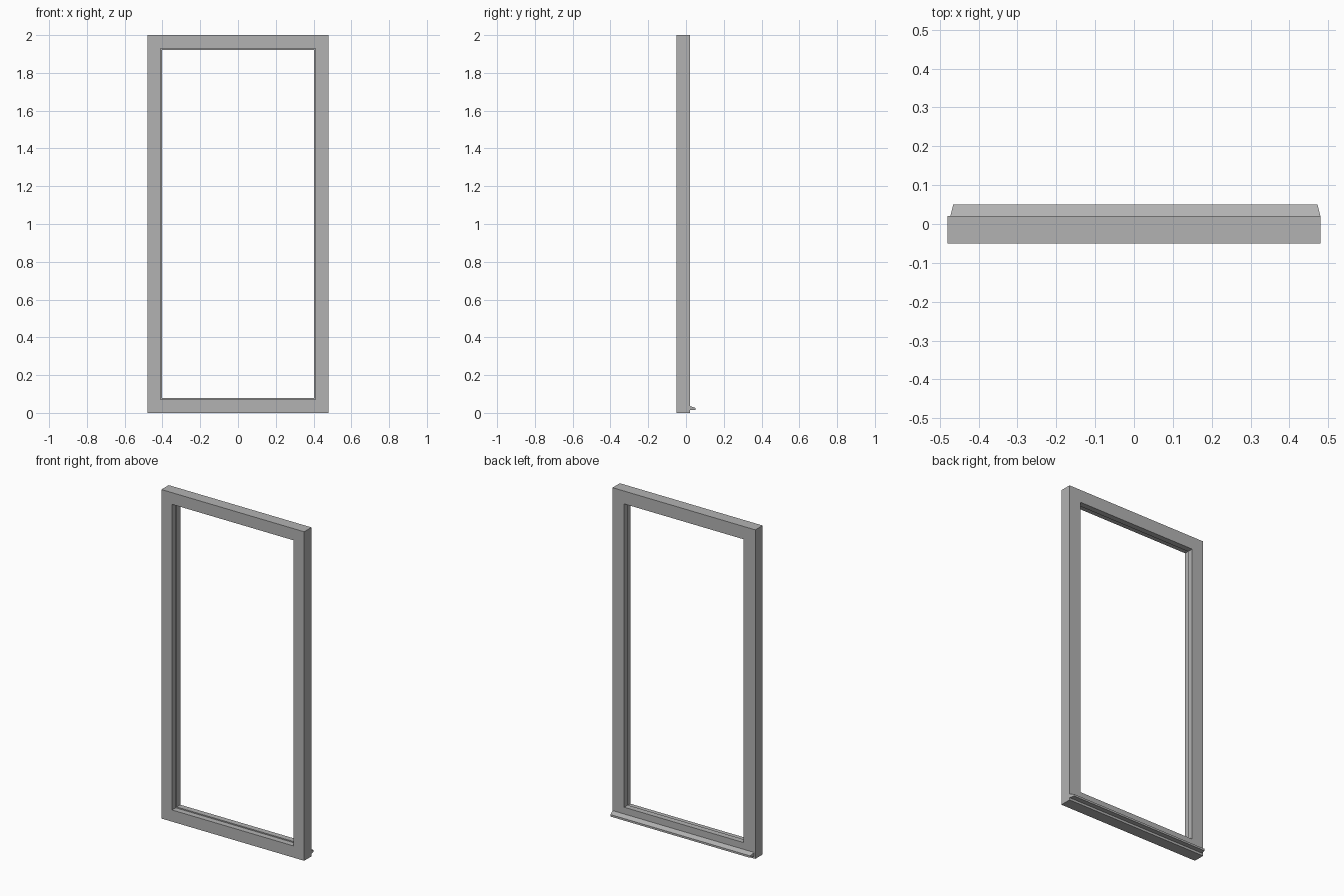
import bpy, bmesh

if "Cube" in bpy.data.objects:
    bpy.data.objects.remove(bpy.data.objects["Cube"])

# Dark grey finish for all parts
grey = bpy.data.materials.new("dark_grey")
grey.diffuse_color = (0.45, 0.45, 0.45, 1)
grey.use_nodes = True
grey.node_tree.nodes["Principled BSDF"].inputs["Base Color"].default_value = grey.diffuse_color


def finish(name, bm):
    bmesh.ops.recalc_face_normals(bm, faces=bm.faces)
    mesh = bpy.data.meshes.new(name)
    bm.to_mesh(mesh)
    bm.free()
    mesh.materials.append(grey)
    obj = bpy.data.objects.new(name, mesh)
    bpy.context.collection.objects.link(obj)
    return obj


def skin(bm, loops, closed):
    """Join equal-length vertex loops with quads."""
    n = len(loops[0])
    last = len(loops) if closed else len(loops) - 1
    for i in range(last):
        a, b = loops[i], loops[(i + 1) % len(loops)]
        for k in range(n):
            m = (k + 1) % n
            bm.faces.new((a[k], a[m], b[m], b[k]))


# Frame: one profile (inset, y) swept around the rectangle with mitred corners;
# the front of the inner face is rebated, leaving a stop flush with the back
W, H = 0.48, 2.0
profile = [(0, -0.05), (0.071, -0.05), (0.071, -0.015), (0.078, -0.015),
           (0.078, 0.02), (0, 0.02)]
bm = bmesh.new()
loops = []
for sx, top in ((-1, 0), (1, 0), (1, 1), (-1, 1)):
    loops.append([bm.verts.new((sx * (W - d), y, H - d if top else d))
                  for d, y in profile])
skin(bm, loops, True)
finish("door_frame", bm)

# Sloping weather bar along the back of the bottom rail, ends tapered
bar = [(0.02, 0.037), (0.05, 0.026), (0.05, 0.014), (0.02, 0.014)]
bm = bmesh.new()
ends = []
for side, x in ((-1, -0.473), (1, 0.48)):
    ends.append([bm.verts.new((x - side * (y - 0.02) * 0.25, y, z))
                 for y, z in bar])
skin(bm, ends, False)
for e in ends:
    bm.faces.new(e)
finish("weather_bar", bm)
